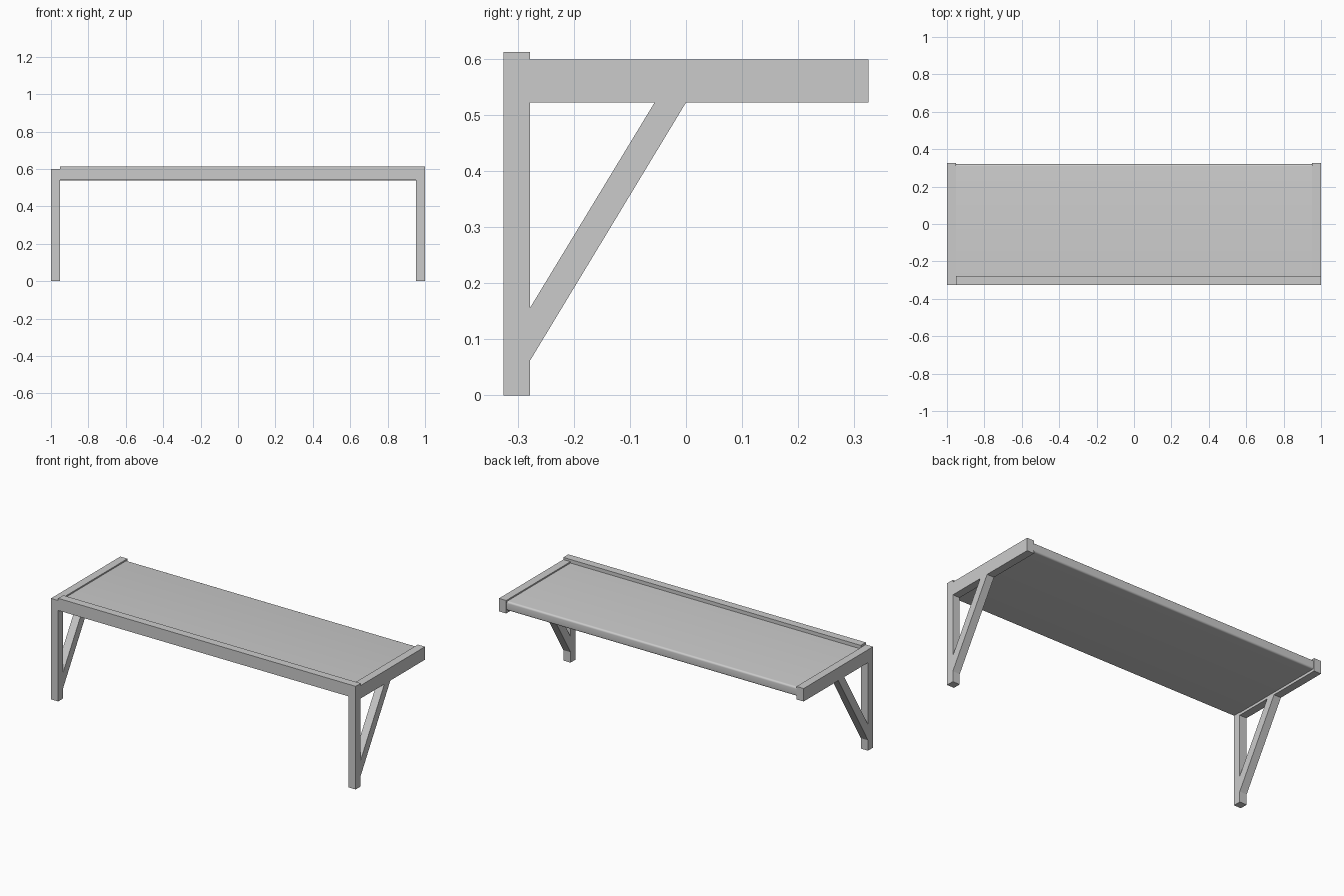
import bpy, bmesh

if "Cube" in bpy.data.objects:
    bpy.data.objects.remove(bpy.data.objects["Cube"])

LEG_W = 0.047            # timber width
FRONT, BACK = -0.325, 0.325
INNER_Y = FRONT + LEG_W  # back face of legs and front rail
TOP, ARM_BOTTOM = 0.599, 0.522


def prism(name, x0, x1, profile):
    """Extrude a (y, z) profile from x0 to x1."""
    bm = bmesh.new()
    face = bm.faces.new([bm.verts.new((x0, y, z)) for y, z in profile])
    res = bmesh.ops.extrude_face_region(bm, geom=[face])
    verts = [g for g in res["geom"] if isinstance(g, bmesh.types.BMVert)]
    bmesh.ops.translate(bm, verts=verts, vec=(x1 - x0, 0, 0))
    bmesh.ops.recalc_face_normals(bm, faces=bm.faces)
    mesh = bpy.data.meshes.new(name)
    bm.to_mesh(mesh)
    bm.free()
    ob = bpy.data.objects.new(name, mesh)
    bpy.context.collection.objects.link(ob)
    return ob


def box(name, x, y, z):
    return prism(name, x[0], x[1], [(y[0], z[0]), (y[1], z[0]), (y[1], z[1]), (y[0], z[1])])


# Side frames: leg, arm and diagonal brace at each end
for side, x in (("left", (-1, -1 + LEG_W)), ("right", (1 - LEG_W, 1))):
    # the front rail laps over the right leg only
    leg_top = ARM_BOTTOM if side == "left" else 0.54
    arm_front = FRONT if side == "left" else INNER_Y
    box(side + "_leg", x, (FRONT, INNER_Y), (0, leg_top))
    box(side + "_arm", x, (arm_front, BACK), (ARM_BOTTOM, TOP))
    prism(side + "_brace", x[0], x[1],
          [(INNER_Y, 0.062), (0, ARM_BOTTOM), (-0.056, ARM_BOTTOM), (INNER_Y, 0.156)])

# Raised front rail
box("front_rail", (-1 + LEG_W, 1), (FRONT, INNER_Y), (0.54, 0.612))

# Shelf board with rounded back edges
board = box("shelf_board", (-1 + LEG_W, 1 - LEG_W), (INNER_Y, 0.32), (0.537, 0.591))
bm = bmesh.new()
bm.from_mesh(board.data)
back_edges = [e for e in bm.edges
              if all(v.co.y > 0.31 for v in e.verts)
              and abs(e.verts[0].co.x - e.verts[1].co.x) > 1]
bmesh.ops.bevel(bm, geom=back_edges, offset=0.011, segments=5, profile=0.5, affect='EDGES')
bm.to_mesh(board.data)
bm.free()
bpy.context.view_layer.objects.active = board
board.select_set(True)
bpy.ops.object.shade_smooth_by_angle()
